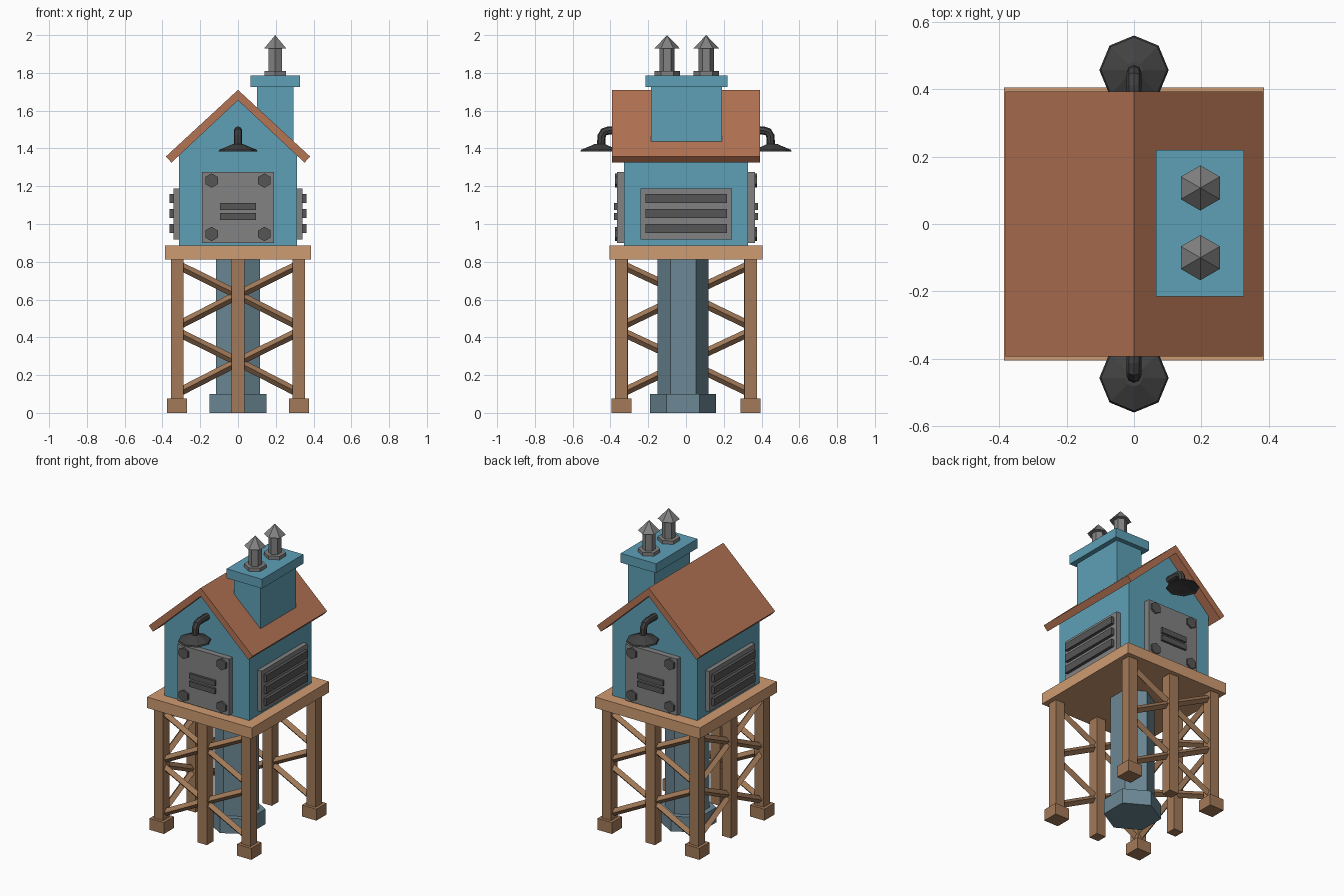
import bpy, bmesh, math
from mathutils import Vector, Matrix

if "Cube" in bpy.data.objects:
    bpy.data.objects.remove(bpy.data.objects["Cube"])


def material(name, r, g, b):
    lin = [((c / 255 + 0.055) / 1.055) ** 2.4 for c in (r, g, b)]
    m = bpy.data.materials.new(name)
    m.diffuse_color = (*lin, 1)
    m.use_nodes = True
    m.node_tree.nodes["Principled BSDF"].inputs["Base Color"].default_value = m.diffuse_color
    return m


BLUE = material("blue paint", 94, 160, 183)
SLATE = material("slate blue metal", 108, 137, 150)
ROOF = material("terracotta roof", 180, 115, 83)
PLANK = material("light wood", 207, 156, 114)
TIMBER = material("dark wood", 163, 122, 89)
GREY = material("grey metal", 130, 130, 130)
DARK = material("dark grey metal", 86, 86, 86)
IRON = material("black iron", 66, 66, 66)


def finish(name, bm, mat):
    bmesh.ops.recalc_face_normals(bm, faces=bm.faces)
    me = bpy.data.meshes.new(name)
    bm.to_mesh(me)
    bm.free()
    me.materials.append(mat)
    ob = bpy.data.objects.new(name, me)
    bpy.context.collection.objects.link(ob)
    return ob


def box(name, x, y, z, mat):
    """Box from (min, max) ranges."""
    bm = bmesh.new()
    bmesh.ops.create_cube(bm, size=1)
    for v in bm.verts:
        v.co = [(a + b) / 2 + c * (b - a) for (a, b), c in zip((x, y, z), v.co)]
    return finish(name, bm, mat)


def extrude_y(name, profile, half, mat):
    """Extrude an x,z profile from -half to half along y."""
    bm = bmesh.new()
    face = bm.faces.new([bm.verts.new((x, -half, z)) for x, z in profile])
    new = bmesh.ops.extrude_face_region(bm, geom=[face])["geom"]
    bmesh.ops.translate(bm, vec=(0, 2 * half, 0),
                        verts=[g for g in new if isinstance(g, bmesh.types.BMVert)])
    return finish(name, bm, mat)


def lathe(name, profile, sides, mat, matrix):
    """Faceted revolve of (radius, height) pairs, first corner on +y."""
    bm = bmesh.new()
    rings = []
    for r, h in profile:
        if r == 0:
            rings.append([bm.verts.new((0, 0, h))] * sides)
        else:
            rings.append([bm.verts.new((r * math.sin(a), r * math.cos(a), h))
                          for a in (2 * math.pi * i / sides for i in range(sides))])
    for lo, hi in zip(rings, rings[1:]):
        for i in range(sides):
            j = (i + 1) % sides
            bm.faces.new(dict.fromkeys((lo[i], lo[j], hi[j], hi[i])))
    for ring, (r, _) in ((rings[0], profile[0]), (rings[-1], profile[-1])):
        if r:
            bm.faces.new(ring)
    bm.transform(matrix)
    return finish(name, bm, mat)


def at(x, y, z):
    return Matrix.Translation((x, y, z))


def brace(name, a, b):
    """Diamond-section timber between two points."""
    a, b = Vector(a), Vector(b)
    d = b - a
    side = d.cross(Vector((0, 0, 1))).normalized()
    m = Matrix((side, d.cross(side).normalized(), d.normalized())).transposed().to_4x4()
    lathe(name, [(0.023, 0), (0.023, d.length)], 4, TIMBER, Matrix.Translation(a) @ m)


# Stand: deck, corner legs with feet, middle legs on three sides
LX, LY, TOP = 0.322, 0.342, 0.82
box("deck", (-0.386, 0.386), (-0.405, 0.405), (0.812, 0.885), PLANK)
for sx in (-1, 1):
    for sy in (-1, 1):
        x, y = sx * LX, sy * LY
        box("corner_leg", (x - 0.033, x + 0.033), (y - 0.033, y + 0.033), (0, TOP), TIMBER)
        box("leg_foot", (x - 0.053, x + 0.053), (y - 0.053, y + 0.053), (0, 0.076), TIMBER)
for mx, my in ((0, -LY), (0, LY), (-LX, 0)):
    box("middle_leg", (mx - 0.034, mx + 0.034), (my - 0.034, my + 0.034), (0, TOP), TIMBER)
    # Zig-zag braces from each neighbouring corner leg
    for s in (-1, 1):
        corner = (s * LX, my) if mx == 0 else (mx, s * LY)
        for z_out, z_mid in ((0.785, 0.625), (0.46, 0.625), (0.43, 0.27), (0.105, 0.27)):
            brace("brace", (*corner, z_out), (mx, my, z_mid))

# Central pipe
lathe("pipe", [(0.135, 0.05), (0.135, TOP)], 6, SLATE, at(0, -0.015, 0))
lathe("pipe_base", [(0.175, 0), (0.175, 0.1)], 6, SLATE, at(0, -0.015, 0))

# House body and folded roof
extrude_y("house_body", [(-0.312, 0.885), (0.312, 0.885), (0.312, 1.37),
                         (0, 1.665), (-0.312, 1.37)], 0.327, BLUE)
extrude_y("roof", [(0, 1.71), (0.382, 1.357), (0.352, 1.325),
                   (0, 1.655), (-0.352, 1.325), (-0.382, 1.357)], 0.393, ROOF)

# Chimney with two pots
box("chimney", (0.1, 0.295), (-0.185, 0.19), (1.40, 1.73), BLUE)
box("chimney_cap", (0.066, 0.327), (-0.215, 0.22), (1.725, 1.787), BLUE)
for y in (-0.1, 0.107):
    lathe("chimney_pot_base", [(0.067, 1.78), (0.067, 1.81)], 6, GREY, at(0.197, y, 0))
    lathe("chimney_pot", [(0.04, 1.80), (0.04, 1.935)], 6, GREY, at(0.197, y, 0))
    lathe("chimney_pot_cone", [(0.067, 1.93), (0, 2.0)], 6, GREY, at(0.197, y, 0))

for s in (-1, 1):
    def span(a, b):
        return tuple(sorted((s * a, s * b)))

    # Bolted plate with two slots, front and back
    box("hatch_plate", (-0.19, 0.19), span(0.32, 0.365), (0.9, 1.275), GREY)
    for z in (1.04, 1.092):
        box("hatch_slot", (-0.095, 0.095), span(0.36, 0.38), (z - 0.018, z + 0.018), DARK)
    for x in (-0.14, 0.14):
        for z in (0.947, 1.23):
            lathe("hatch_bolt", [(0.038, -0.01), (0.038, 0.012)], 6, DARK,
                  at(x, s * 0.365, z) @ Matrix.Rotation(s * -math.pi / 2, 4, "X"))

    # Louvred vent, left and right
    box("vent_frame", span(0.305, 0.342), (-0.24, 0.243), (0.918, 1.188), GREY)
    for z in (0.977, 1.056, 1.134):
        box("vent_slat", span(0.33, 0.362), (-0.215, 0.218), (z - 0.024, z + 0.024), DARK)

    # Gooseneck lamp, front and back
    lathe("lamp_shade", [(0, 1.402), (0.09, 1.388), (0.103, 1.384), (0.098, 1.393),
                         (0.05, 1.413), (0.026, 1.424), (0, 1.424)], 8, IRON, at(0, s * 0.457, 0))
    cu = bpy.data.curves.new("lamp_arm", "CURVE")
    cu.dimensions = "3D"
    cu.bevel_depth, cu.bevel_resolution, cu.use_fill_caps = 0.022, 2, True
    path = [(0.32, 1.495), (0.41, 1.495), (0.435, 1.487), (0.447, 1.465), (0.45, 1.41)]
    sp = cu.splines.new("POLY")
    sp.points.add(len(path) - 1)
    for p, (y, z) in zip(sp.points, path):
        p.co = (0, s * y, z, 1)
    sp.use_smooth = False
    tmp = bpy.data.objects.new("lamp_arm_curve", cu)
    bpy.context.collection.objects.link(tmp)
    bpy.context.view_layer.update()
    me = bpy.data.meshes.new_from_object(tmp.evaluated_get(bpy.context.evaluated_depsgraph_get()))
    bpy.data.objects.remove(tmp)
    me.materials.clear()
    me.materials.append(IRON)
    bpy.context.collection.objects.link(bpy.data.objects.new("lamp_arm", me))
